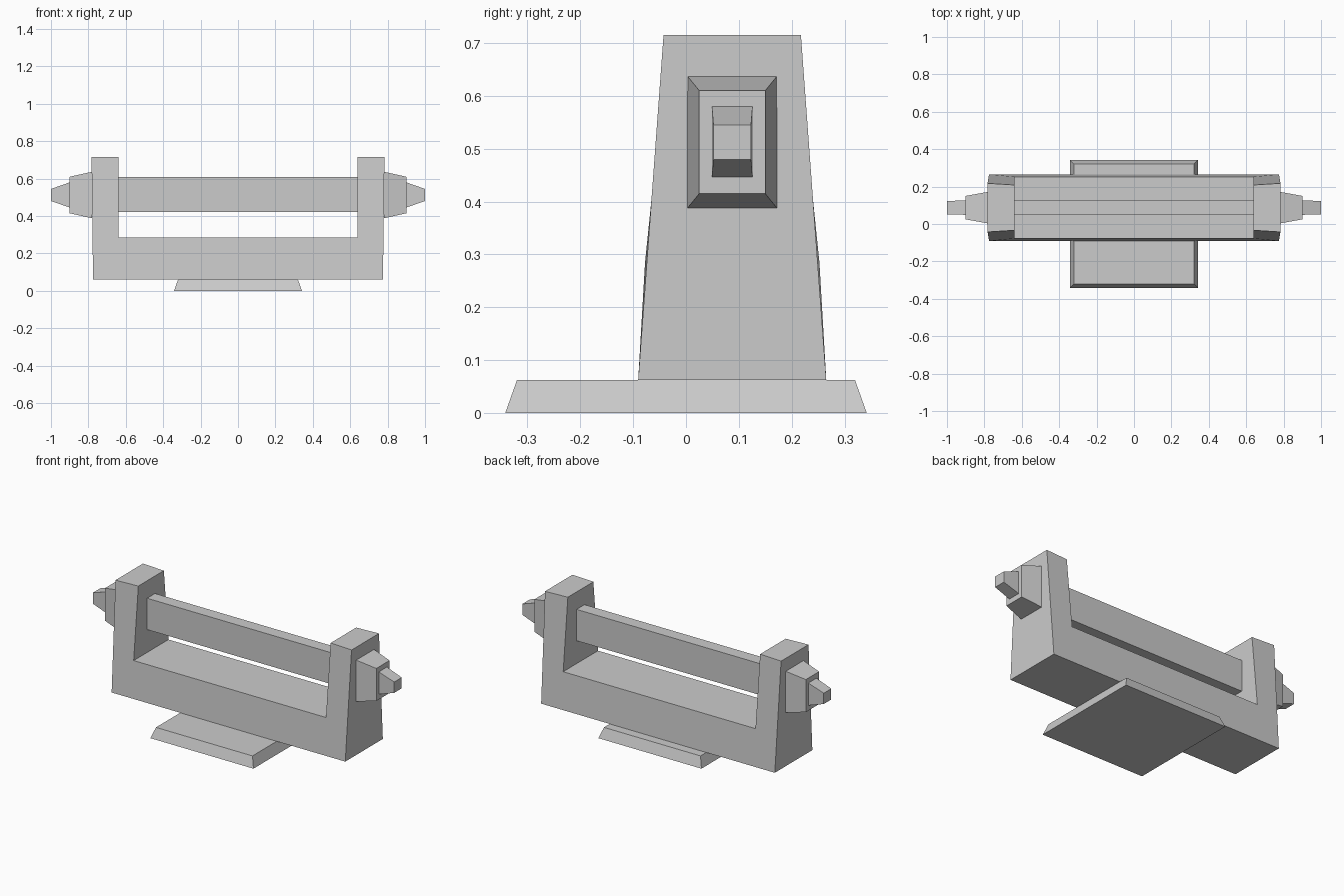
import bpy

if "Cube" in bpy.data.objects:
    bpy.data.objects.remove(bpy.data.objects["Cube"])

YC = 0.0875  # depth centre of the cradle


def mesh_object(name, verts, faces):
    mesh = bpy.data.meshes.new(name)
    mesh.from_pydata(verts, [], faces)
    obj = bpy.data.objects.new(name, mesh)
    bpy.context.collection.objects.link(obj)
    return obj


def loft(name, loop_a, loop_b, flip=False):
    """Closed solid between two matching loops of points."""
    n = len(loop_a)
    faces = [tuple(reversed(range(n))), tuple(range(n, 2 * n))]
    faces += [(i, (i + 1) % n, n + (i + 1) % n, n + i) for i in range(n)]
    if flip:
        faces = [tuple(reversed(f)) for f in faces]
    return mesh_object(name, loop_a + loop_b, faces)


def x_rect(x, y0, y1, z0, z1):
    return [(x, y0, z0), (x, y1, z0), (x, y1, z1), (x, y0, z1)]


def z_rect(z, h):
    return [(-h, -h, z), (h, -h, z), (h, h, z), (-h, h, z)]


# Square bevelled foot plate
loft("base_plate", z_rect(0, 0.342), z_rect(0.062, 0.32))

# U-shaped cradle: half outline as (x, z, half depth), mirrored
half = [(0.775, 0.062, 0.178), (0.783, 0.715, 0.13),
        (0.638, 0.715, 0.121), (0.638, 0.285, 0.165)]
outline = half + [(-x, z, d) for x, z, d in reversed(half)]
loft("cradle_frame",
     [(x, YC + d, z) for x, z, d in outline],
     [(x, YC - d, z) for x, z, d in outline], flip=True)

# Flat bar between the posts
loft("cross_bar", x_rect(-0.64, 0.05, 0.125, 0.422, 0.61),
     x_rect(0.64, 0.05, 0.125, 0.422, 0.61))

# Stepped tapering pegs on both ends
for s, side in ((1, "right"), (-1, "left")):
    loft(side + "_hub", x_rect(s * 0.78, 0.003, 0.172, 0.388, 0.637),
         x_rect(s * 0.9, 0.025, 0.15, 0.415, 0.61), flip=s < 0)
    loft(side + "_tip", x_rect(s * 0.9, 0.049, 0.126, 0.446, 0.58),
         x_rect(s * 1.0, 0.052, 0.123, 0.48, 0.545), flip=s < 0)
